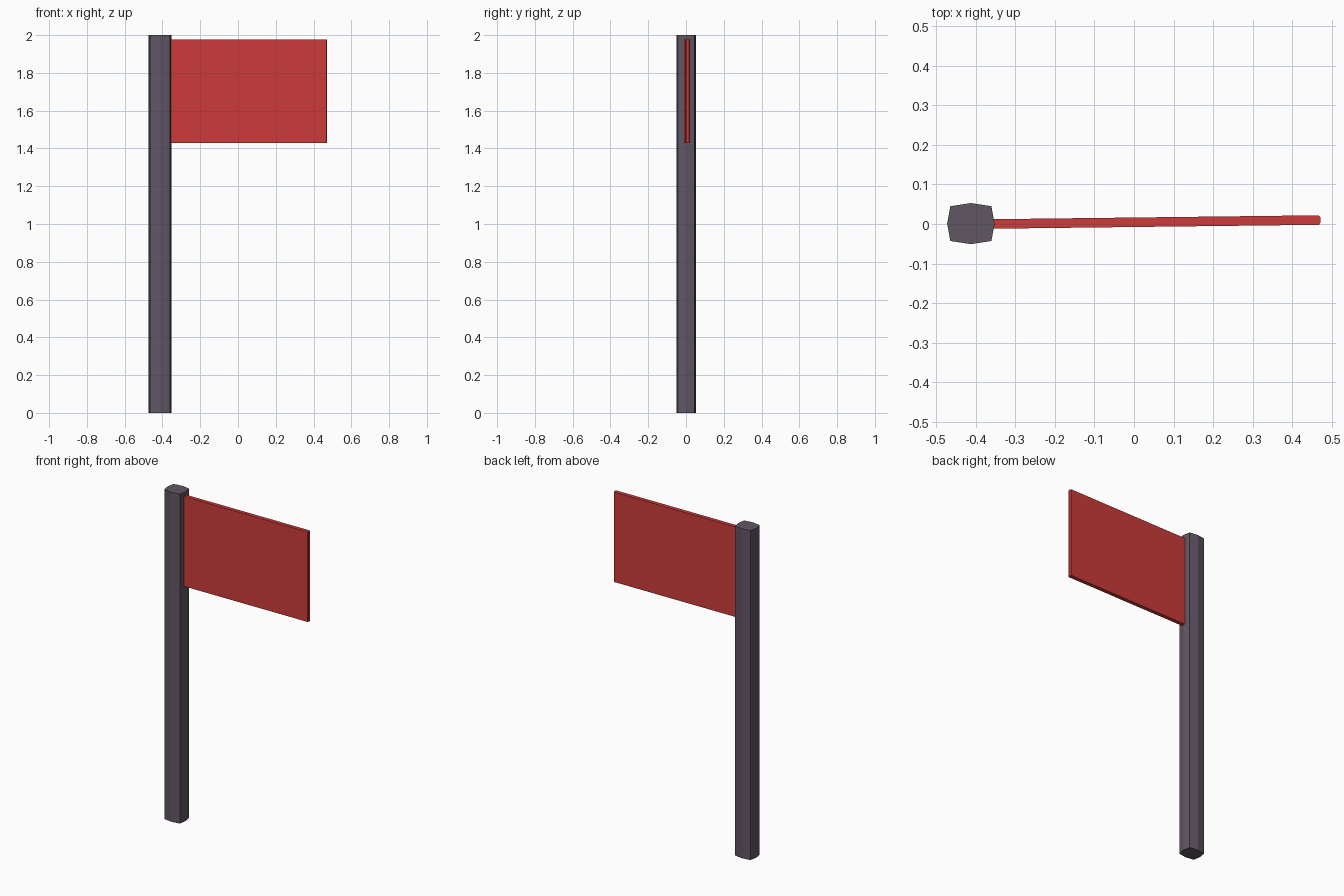
import bpy, bmesh

if "Cube" in bpy.data.objects:
    bpy.data.objects.remove(bpy.data.objects["Cube"])


def material(name, rgb):
    m = bpy.data.materials.new(name)
    m.diffuse_color = (*rgb, 1)
    m.use_nodes = True
    m.node_tree.nodes["Principled BSDF"].inputs["Base Color"].default_value = m.diffuse_color
    return m


def prism(name, outline, z0, z1, mat):
    """Extrude a counter-clockwise XY outline from z0 up to z1."""
    bm = bmesh.new()
    base = bm.faces.new([bm.verts.new((x, y, z0)) for x, y in outline])
    top = bmesh.ops.extrude_face_region(bm, geom=[base], use_keep_orig=True)
    verts = [v for v in top["geom"] if isinstance(v, bmesh.types.BMVert)]
    bmesh.ops.translate(bm, verts=verts, vec=(0, 0, z1 - z0))
    bmesh.ops.recalc_face_normals(bm, faces=bm.faces)
    me = bpy.data.meshes.new(name)
    bm.to_mesh(me)
    bm.free()
    me.materials.append(mat)
    ob = bpy.data.objects.new(name, me)
    bpy.context.collection.objects.link(ob)
    return ob


grey = material("dark purple grey", (0.117, 0.092, 0.125))
red = material("flag red", (0.61, 0.044, 0.044))

# Eight-sided pole, flattened front to back
cx, cy = -0.413, 0.001
pole = [(0.06, 0), (0.052, 0.044), (0, 0.052), (-0.052, 0.044),
        (-0.06, 0), (-0.052, -0.044), (0, -0.052), (0.052, -0.044)]
prism("pole", [(cx + x, cy + y) for x, y in pole], 0, 2, grey)

# Thin flag, slightly swung back, with a chamfered free edge
flag = [(-0.37, -0.012), (0.468, -0.002), (0.472, 0.003), (0.472, 0.017),
        (0.468, 0.022), (-0.37, 0.012)]
prism("flag", flag, 1.43, 1.976, red)
